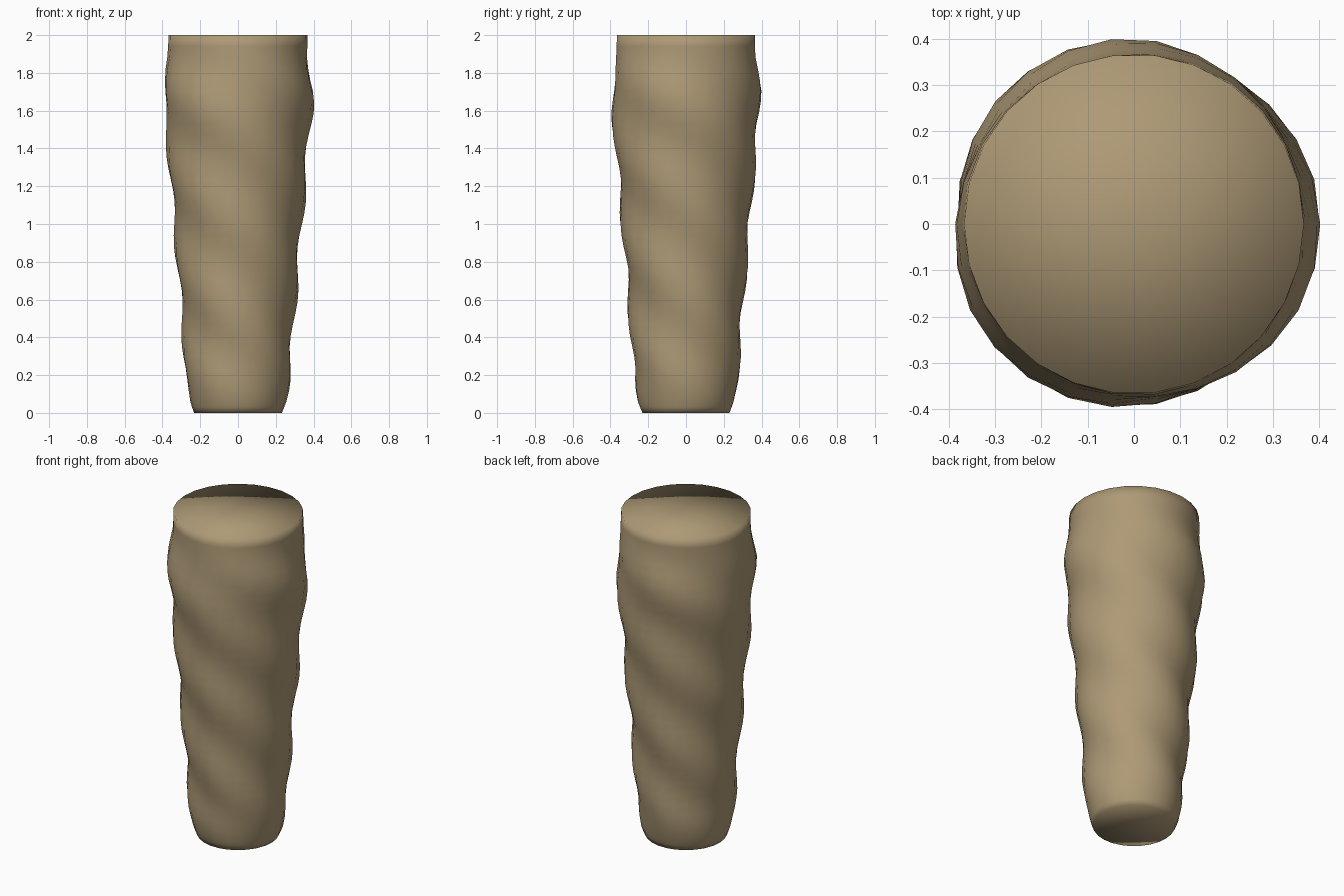
import bpy, bmesh
from math import cos, sin, pi

if "Cube" in bpy.data.objects:
    bpy.data.objects.remove(bpy.data.objects["Cube"])

SIDES, RINGS = 26, 34
# Mean silhouette: (height, radius)
PROFILE = [(0, .232), (.05, .252), (.15, .272), (.35, .285), (.6, .305), (.8, .32),
           (1.0, .338), (1.2, .354), (1.4, .37), (1.6, .391), (1.7, .391),
           (1.8, .38), (1.88, .37), (2.0, .367)]


def mean_radius(z):
    for (z0, r0), (z1, r1) in zip(PROFILE, PROFILE[1:]):
        if z <= z1:
            return r0 + (r1 - r0) * (z - z0) / (z1 - z0)
    return PROFILE[-1][1]


def radius(z, a):
    # Three shallow ridges winding down around the body, fading at both ends
    fade = min(1, z / .3, (2 - z) / .3)
    return mean_radius(z) + .012 * fade * cos(2 * pi * (z - 1.12) / .5 + 3 * a)


bm = bmesh.new()

# Rippled wall, with one extra low ring for the rounded foot
heights = [0, .03] + [2 * i / RINGS for i in range(1, RINGS + 1)]
rings = []
for z in heights:
    ring = []
    for k in range(SIDES):
        a = 2 * pi * k / SIDES
        r = radius(z, a)
        ring.append(bm.verts.new((r * cos(a), r * sin(a), z)))
    rings.append(ring)
for lo, hi in zip(rings, rings[1:]):
    for k in range(SIDES):
        n = (k + 1) % SIDES
        bm.faces.new((lo[k], lo[n], hi[n], hi[k]))

# Flat end caps fanned from the centre
for ring, z in ((rings[0], 0), (rings[-1], 2)):
    centre = bm.verts.new((0, 0, z))
    for k in range(SIDES):
        bm.faces.new((ring[k], ring[(k + 1) % SIDES], centre))

bmesh.ops.recalc_face_normals(bm, faces=bm.faces)
for f in bm.faces:
    f.smooth = True

mesh = bpy.data.meshes.new("twisted_trunk")
bm.to_mesh(mesh)
bm.free()
trunk = bpy.data.objects.new("twisted_trunk", mesh)
bpy.context.collection.objects.link(trunk)

# Tan bark colour
mat = bpy.data.materials.new("tan")
mat.diffuse_color = (.42, .32, .18, 1)
mat.use_nodes = True
mat.node_tree.nodes["Principled BSDF"].inputs["Base Color"].default_value = mat.diffuse_color
mesh.materials.append(mat)
